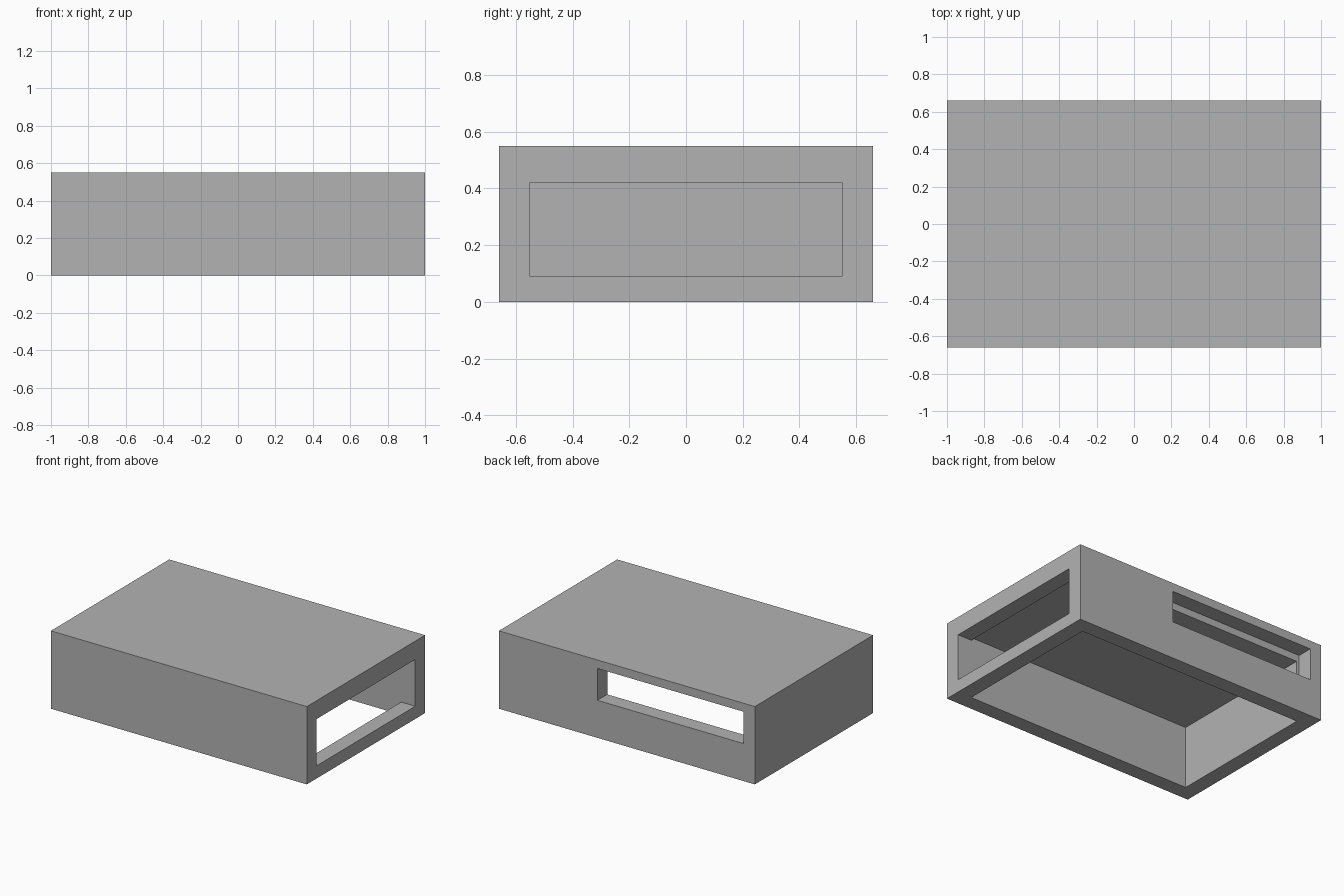
import bpy
import bmesh
from mathutils import Vector

cube = bpy.data.objects.get("Cube")
if cube:
    bpy.data.objects.remove(cube, do_unlink=True)

# Overall half sizes, height and wall thickness
HALF_X, HALF_Y, HEIGHT, WALL = 1.0, 0.66, 0.55, 0.11
OVER = 0.1  # how far cutters stick out past the shell

grey = bpy.data.materials.new("plain_grey")
grey.use_nodes = True
colour = (0.45, 0.45, 0.45, 1.0)
grey.diffuse_color = colour
grey.node_tree.nodes["Principled BSDF"].inputs["Base Color"].default_value = colour


def box(name, low, high):
    """Axis-aligned box between two corners."""
    low, high = Vector(low), Vector(high)
    bm = bmesh.new()
    bmesh.ops.create_cube(bm, size=1.0)
    bmesh.ops.scale(bm, vec=high - low, verts=bm.verts)
    bmesh.ops.translate(bm, vec=(low + high) / 2, verts=bm.verts)
    mesh = bpy.data.meshes.new(name)
    bm.to_mesh(mesh)
    bm.free()
    mesh.materials.append(grey)
    obj = bpy.data.objects.new(name, mesh)
    bpy.context.collection.objects.link(obj)
    return obj


def cut(target, name, low, high):
    """Subtract a hidden box from the target."""
    cutter = box(name, low, high)
    cutter.hide_render = True
    cutter.hide_viewport = True
    cutter.display_type = 'WIRE'
    mod = target.modifiers.new(name, 'BOOLEAN')
    mod.operation = 'DIFFERENCE'
    mod.solver = 'EXACT'
    mod.object = cutter


shell = box("housing_shell", (-HALF_X, -HALF_Y, 0), (HALF_X, HALF_Y, HEIGHT))
inner_x, inner_y = HALF_X - WALL, HALF_Y - WALL

# Hollow interior, open underneath
cut(shell, "cavity_cutter", (-inner_x, -inner_y, -OVER),
    (inner_x, inner_y, HEIGHT - WALL))

# Wide opening through the +x end wall, flush with the inner side walls
cut(shell, "end_opening_cutter", (inner_x - OVER, -inner_y, 0.09),
    (HALF_X + OVER, inner_y, 0.42))

# Window in the back wall, rising slightly above the ceiling
cut(shell, "back_window_cutter", (-0.91, inner_y, 0.265),
    (0.23, HALF_Y + OVER, 0.49))

# Apply the cuts so the shell is a clean flat-shaded mesh
depsgraph = bpy.context.evaluated_depsgraph_get()
result = bpy.data.meshes.new_from_object(shell.evaluated_get(depsgraph))
cutters = [m.object for m in shell.modifiers]
shell.modifiers.clear()
shell.data = result
for cutter in cutters:
    bpy.data.objects.remove(cutter, do_unlink=True)
